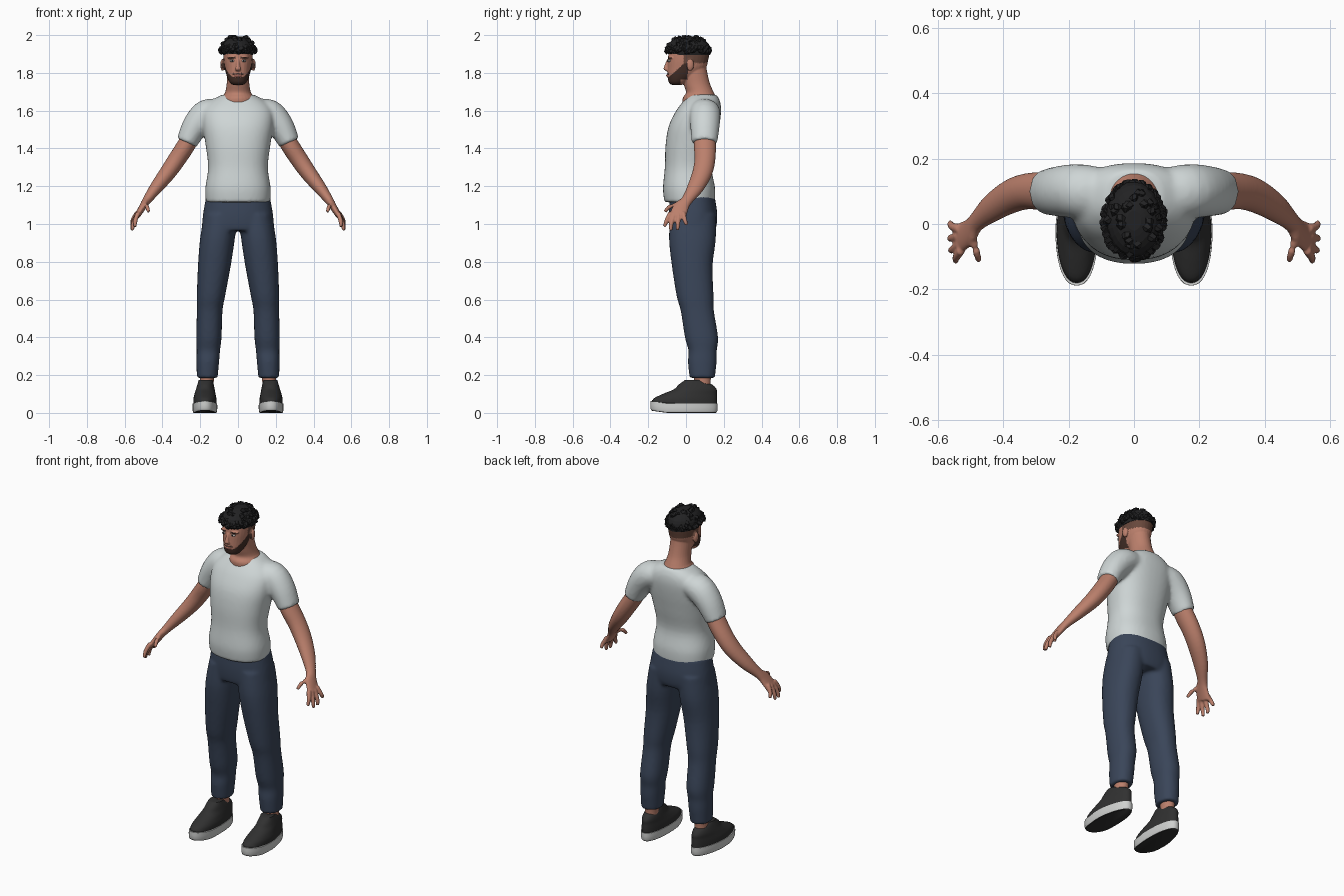
import bpy, bmesh, math, random
from mathutils import Vector, Matrix

if "Cube" in bpy.data.objects:
    bpy.data.objects.remove(bpy.data.objects["Cube"])

random.seed(4)
MATS = {}
for name, rgb in {
    "skin": (0.50, 0.215, 0.15), "shirt_grey": (0.62, 0.67, 0.67), "denim_blue": (0.042, 0.06, 0.10),
    "hair_black": (0.016, 0.016, 0.017), "beard_brown": (0.055, 0.027, 0.02), "fade_brown": (0.14, 0.065, 0.045),
    "shoe_charcoal": (0.03, 0.03, 0.03), "sole_white": (0.62, 0.63, 0.62), "eye_white": (0.6, 0.58, 0.55),
    "lip": (0.36, 0.13, 0.10)}.items():
    m = bpy.data.materials.new(name)
    m.diffuse_color = (*rgb, 1)
    m.use_nodes = True
    m.node_tree.nodes["Principled BSDF"].inputs["Base Color"].default_value = m.diffuse_color
    MATS[name] = m


def smooth_rings(rings, steps):
    """Catmull-Rom interpolation of (x, y, z, side radius, depth radius) rings."""
    out = []
    for i in range(len(rings) - 1):
        p = [rings[max(i - 1, 0)], rings[i], rings[i + 1], rings[min(i + 2, len(rings) - 1)]]
        for s in range(steps):
            t = s / steps
            out.append([0.5 * (2 * b + (c - a) * t + (2 * a - 5 * b + 4 * c - d) * t * t
                               + (3 * b - a - 3 * c + d) * t ** 3) for a, b, c, d in zip(*p)])
    return out + [list(rings[-1])]


def loft(bm, rings, n=28, steps=4, flat=True, power=2.0):
    """Closed skin through rings; flat rings stay level, others follow the path."""
    rings = smooth_rings(rings, steps)
    pts = [Vector(r[:3]) for r in rings]
    loops = []
    for i, r in enumerate(rings):
        t = Vector((0, 0, 1)) if flat else (pts[min(i + 1, len(pts) - 1)] - pts[max(i - 1, 0)]).normalized()
        ref = Vector((0, 1, 0)) if abs(t.y) < 0.9 else Vector((0, 0, 1))
        a = (ref - t * ref.dot(t)).normalized()
        b = a.cross(t)
        loop = []
        for k in range(n):
            c, s = math.cos(2 * math.pi * k / n), math.sin(2 * math.pi * k / n)
            c = math.copysign(abs(c) ** (2 / power), c)
            s = math.copysign(abs(s) ** (2 / power), s)
            loop.append(bm.verts.new(pts[i] + b * c * r[3] + a * s * r[4]))
        loops.append(loop)
    for lo, hi in zip(loops, loops[1:]):
        for k in range(n):
            bm.faces.new((lo[k], lo[(k + 1) % n], hi[(k + 1) % n], hi[k]))
    bm.faces.new(loops[0])
    bm.faces.new(loops[-1])


def ball(bm, centre, radii):
    bmesh.ops.create_uvsphere(bm, u_segments=16, v_segments=10, radius=1,
                              matrix=Matrix.Translation(centre) @ Matrix.Diagonal((*radii, 1)))


def mirror(bm):
    copy = bmesh.ops.duplicate(bm, geom=bm.verts[:] + bm.edges[:] + bm.faces[:])
    for v in [g for g in copy["geom"] if isinstance(g, bmesh.types.BMVert)]:
        v.co.x *= -1


def finish(bm, name, mats, rule=None, voxel=0, iters=0, angle=50, smooth=True):
    """Make the object, fuse its pieces if asked, then colour faces by rule."""
    bmesh.ops.recalc_face_normals(bm, faces=bm.faces[:])
    me = bpy.data.meshes.new(name)
    bm.to_mesh(me)
    bm.free()
    ob = bpy.data.objects.new(name, me)
    bpy.context.collection.objects.link(ob)
    if voxel:
        mod = ob.modifiers.new("fuse", "REMESH")
        mod.mode, mod.voxel_size = "VOXEL", voxel
        mod = ob.modifiers.new("relax", "SMOOTH")
        mod.factor, mod.iterations = 0.5, iters
        dg = bpy.context.evaluated_depsgraph_get()
        me = bpy.data.meshes.new_from_object(ob.evaluated_get(dg))
        ob.modifiers.clear()
        ob.data = me
    me.materials.clear()
    for m in mats:
        me.materials.append(MATS[m])
    for p in me.polygons:
        p.use_smooth = smooth
        p.material_index = rule(p.center, p.normal) if rule else 0
    if smooth:
        me.set_sharp_from_angle(angle=math.radians(angle))
    return ob


# T-shirt: sleeves mirrored, then fused with the torso
bm = bmesh.new()
loft(bm, [(.09, .09, 1.60, .06, .08), (.165, .10, 1.583, .077, .083), (.225, .10, 1.52, .070, .078),
          (.272, .098, 1.43, .056, .068)], flat=False)
mirror(bm)
loft(bm, [(0, .02, 1.115, .170, .134), (0, .016, 1.19, .173, .138), (0, .012, 1.30, .158, .124),
          (0, .025, 1.42, .172, .133), (0, .043, 1.52, .187, .134), (0, .067, 1.60, .185, .119),
          (0, .083, 1.65, .145, .097), (0, .09, 1.685, .085, .072)], n=40, power=2.3)
finish(bm, "t_shirt", ["shirt_grey"], voxel=.01, iters=6)

# Trousers: two legs fused with the hips
bm = bmesh.new()
loft(bm, [(.09, .037, 1.05, .09, .12), (.109, .034, .92, .092, .124), (.125, .033, .78, .087, .108),
          (.143, .048, .62, .075, .098), (.15, .06, .54, .068, .088), (.154, .082, .40, .067, .088),
          (.157, .088, .33, .062, .075), (.160, .086, .27, .060, .076), (.163, .086, .185, .055, .067)], power=2.2)
mirror(bm)
loft(bm, [(0, .035, .965, .188, .118), (0, .037, 1.0, .190, .126), (0, .037, 1.06, .184, .128),
          (0, .033, 1.15, .168, .118)], n=40, power=2.3)
finish(bm, "trousers", ["denim_blue"], voxel=.01, iters=4)

# Arms with hands
bm = bmesh.new()
loft(bm, [(.2, .1, 1.55, .045, .05), (.27, .1, 1.425, .048, .058), (.325, .10, 1.34, .047, .055),
          (.375, .085, 1.268, .043, .052), (.435, .048, 1.19, .034, .043), (.483, .004, 1.125, .023, .030),
          (.505, -.025, 1.09, .019, .041), (.535, -.045, 1.04, .015, .046)], flat=False)
fingers = [((.528, -.080, 1.06), (.543, -.102, 1.02), (.545, -.114, .985)),
           ((.533, -.062, 1.05), (.554, -.078, 1.00), (.560, -.080, .966)),
           ((.536, -.038, 1.05), (.558, -.043, 1.00), (.562, -.045, .968)),
           ((.534, -.015, 1.06), (.557, -.006, 1.02), (.562, .005, .995)),
           ((.500, -.025, 1.10), (.483, -.080, 1.095), (.474, -.112, 1.065))]
for f in fingers:
    loft(bm, [(*p, r, r) for p, r in zip(f, (.0135, .012, .009))], n=12, flat=False)
mirror(bm)
finish(bm, "arms", ["skin"], voxel=.0055, iters=3)

# Ankles
bm = bmesh.new()
loft(bm, [(.168, .085, .09, .038, .05), (.165, .087, .16, .036, .043), (.163, .088, .23, .042, .05)])
mirror(bm)
finish(bm, "ankles", ["skin"])


# Shoes: level slices whose heel is narrower than the toe
def narrow_heel(bm):
    for v in bm.verts:
        v.co.x = .175 + (v.co.x - .175) * (1 - .9 * max(0, v.co.y - .0)) - .12 * max(0, v.co.y) * .5
        if v.co.z < .06:
            v.co.z += .35 * max(0, -v.co.y - .1) * .4
    mirror(bm)


bm = bmesh.new()
loft(bm, [(.175, -.011, 0, .060, .170), (.175, -.011, .012, .065, .177), (.175, -.011, .05, .065, .177)],
     n=40, steps=2, power=2.3)
narrow_heel(bm)
finish(bm, "soles", ["sole_white", "shoe_charcoal"], lambda c, n: 1 if n.z < -.5 else 0)
bm = bmesh.new()
loft(bm, [(.175, -.009, .045, .062, .172), (.175, -.004, .075, .061, .168), (.175, .020, .10, .056, .143),
          (.175, .049, .125, .051, .113), (.174, .050, .15, .045, .088), (.173, .040, .174, .038, .045)],
     n=40, power=2.2)
narrow_heel(bm)
finish(bm, "shoe_uppers", ["shoe_charcoal"])


# Head and neck: beard, faded sides, brows and lips coloured by position
def face_colour(c, n):
    x, y, z = abs(c.x), c.y, c.z
    if y < -.075 and 1.780 < z < 1.791 and x < .021:
        return 3
    if y < -.06 and .013 < x < .047 and 1.876 < z < 1.884:
        return 1
    if y < -.075 and 1.790 < z < 1.800 and x < .029:
        return 1
    line = 1.777 + .075 * min(1, max(0, (y + .092) / .085))
    if 1.72 < z < line and y < .008 and (y < -.03 or z > 1.765):
        return 1
    if z > 1.852 and y > -.012 and x < .084 or (z > 1.83 and -.012 < y < .006):
        return 2
    return 0


bm = bmesh.new()
loft(bm, [(0, -.048, 1.737, .030, .030), (0, -.042, 1.752, .046, .050), (0, -.021, 1.785, .060, .077),
          (0, .003, 1.825, .070, .101), (0, .011, 1.87, .076, .107), (0, .018, 1.92, .077, .107),
          (0, .02, 1.955, .066, .088), (0, .02, 1.98, .036, .048)], power=2.15)
loft(bm, [(0, .07, 1.61, .10, .085), (0, .071, 1.665, .088, .089), (0, .074, 1.695, .069, .074),
          (0, .058, 1.74, .060, .070), (0, .045, 1.80, .058, .068), (0, .045, 1.85, .055, .06)])
loft(bm, [(0, -.092, 1.872, .008, .008), (0, -.103, 1.842, .010, .010), (0, -.107, 1.82, .016, .012),
          (0, -.096, 1.81, .012, .010)], n=12)
ball(bm, (0, -.094, 1.786), (.021, .012, .009))
for s in (-1, 1):
    ball(bm, (.081 * s, .022, 1.842), (.013, .020, .032))
    ball(bm, (.032 * s, -.078, 1.88), (.026, .019, .007))
finish(bm, "head", ["skin", "beard_brown", "fade_brown", "lip"], face_colour, voxel=.004, iters=3)

# Eyes and pupils
for name, mat, y, r in (("eyes", "eye_white", -.088, (.012, .010, .0065)), ("pupils", "hair_black", -.096, (.005, .004, .005))):
    bm = bmesh.new()
    ball(bm, (.031, y, 1.864), r)
    mirror(bm)
    finish(bm, name, [mat])

# Hair: a cap covered with tapered locks swept forward and down
bm = bmesh.new()
loft(bm, [(0, .018, 1.895, .080, .110), (0, .014, 1.925, .086, .116), (0, .013, 1.955, .078, .106),
          (0, .013, 1.98, .054, .074), (0, .01, 1.992, .022, .03)], n=24, steps=2)
for k in range(90):
    a = k * 2.39996
    h = random.uniform(.0, .9) if k % 2 else random.uniform(0, .25)
    d = Vector((math.cos(a) * math.sqrt(1 - h * h), math.sin(a) * math.sqrt(1 - h * h), h))
    p = Vector((0, .014, 1.918)) + Vector((d.x * .082, d.y * .110, d.z * .072))
    sweep = Vector((random.uniform(-.012, .012), -.022 * (1 - max(0, -d.y)), -.026 * (1 - h) + .004))
    q = p + Vector((d.x * .007, d.y * .007, d.z * .004)) + sweep
    m = (p + q) / 2 + d * .006
    loft(bm, [(*p, .016, .016), (*m, .013, .013), (*q, .002, .002)], n=6, steps=1, flat=False)
finish(bm, "hair", ["hair_black"], smooth=False)
